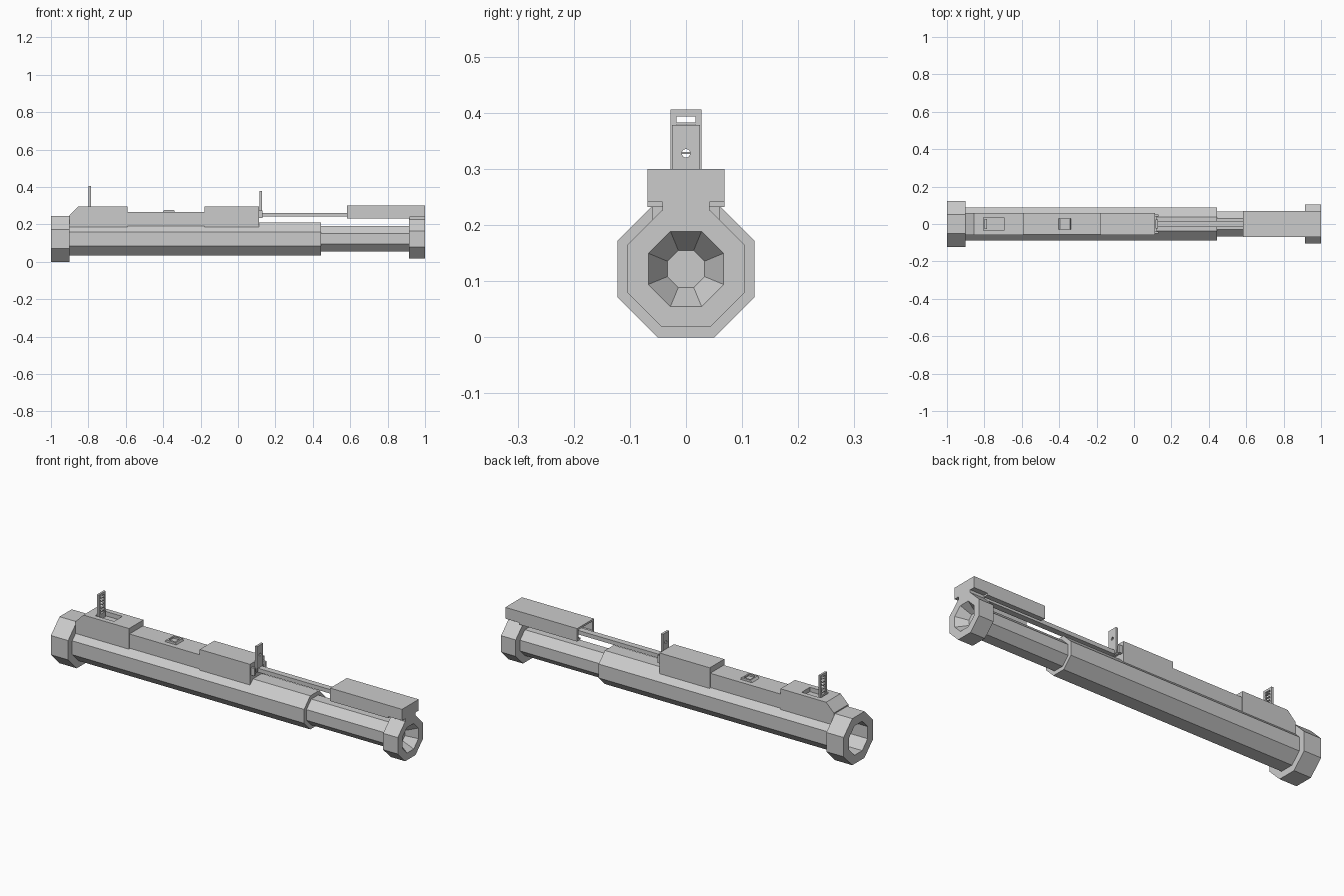
import bpy, bmesh, math
from mathutils import Matrix

cube = bpy.data.objects.get("Cube")
if cube:
    bpy.data.objects.remove(cube, do_unlink=True)

grey = bpy.data.materials.new("plain grey")
grey.use_nodes = True
colour = (0.6, 0.6, 0.6, 1)
grey.diffuse_color = colour
grey.node_tree.nodes["Principled BSDF"].inputs["Base Color"].default_value = colour

AXIS_Z = 0.122


def finish(name, bm):
    bmesh.ops.recalc_face_normals(bm, faces=bm.faces[:])
    mesh = bpy.data.meshes.new(name)
    bm.to_mesh(mesh)
    bm.free()
    mesh.materials.append(grey)
    obj = bpy.data.objects.new(name, mesh)
    bpy.context.collection.objects.link(obj)
    return obj


def add_box(bm, x, y, z):
    size = [b - a for a, b in (x, y, z)]
    mid = [(a + b) / 2 for a, b in (x, y, z)]
    bmesh.ops.create_cube(bm, size=1, matrix=Matrix.Translation(mid) @ Matrix.Diagonal((*size, 1)))


def boxes(name, *specs):
    bm = bmesh.new()
    for spec in specs:
        add_box(bm, *spec)
    return finish(name, bm)


def prism(name, outline, half_width):
    """Side outline in x and z, pushed across the width."""
    bm = bmesh.new()
    face = bm.faces.new([bm.verts.new((x, -half_width, z)) for x, z in outline])
    new = bmesh.ops.extrude_face_region(bm, geom=[face])["geom"]
    verts = [v for v in new if isinstance(v, bmesh.types.BMVert)]
    bmesh.ops.translate(bm, verts=verts, vec=(0, 2 * half_width, 0))
    return finish(name, bm)


def octagon(name, profile, closed=False):
    """Eight-sided body along x; profile lists x and centre-to-flat distance."""
    bm = bmesh.new()
    rings = []
    for x, flat in profile:
        r = flat / math.cos(math.pi / 8)
        angles = [math.pi * (i + 0.5) / 4 for i in range(8)]
        rings.append([bm.verts.new((x, r * math.cos(a), AXIS_Z + r * math.sin(a))) for a in angles])
    pairs = list(zip(rings, rings[1:]))
    if closed:
        pairs.append((rings[-1], rings[0]))
    else:
        bm.faces.new(rings[0])
        bm.faces.new(rings[-1])
    for a, b in pairs:
        for i in range(8):
            j = (i + 1) % 8
            bm.faces.new((a[i], a[j], b[j], b[i]))
    return finish(name, bm)


def cut(obj, cutter):
    cutter.hide_render = True
    mod = obj.modifiers.new("cut", "BOOLEAN")
    mod.operation = "DIFFERENCE"
    mod.solver = "EXACT"
    mod.object = cutter
    bpy.context.view_layer.objects.active = obj
    bpy.ops.object.modifier_apply(modifier=mod.name)
    bpy.data.objects.remove(cutter, do_unlink=True)


# Tubes and end rings
octagon("outer_tube", [(-0.9, 0.088), (0.445, 0.088), (0.445, 0.06), (0.43, 0.06),
                       (0.43, 0.077), (-0.9, 0.077)], closed=True)
octagon("left_end_ring", [(-1, 0.122), (-0.9, 0.122), (-0.9, 0.077), (-1, 0.077)], closed=True)
octagon("inner_tube", [(0.425, 0.068), (0.93, 0.068)])
octagon("right_end_ring", [(0.915, 0.06), (0.915, 0.104), (1, 0.104), (1, 0.067), (0.945, 0.033)])

# Top housing
rear_housing = prism("rear_sight_housing", [(-0.9, 0.18), (-0.9, 0.25), (-0.855, 0.295),
                                            (-0.59, 0.295), (-0.59, 0.18)], 0.06)
cut(rear_housing, boxes("pocket_cutter", ((-0.805, -0.695), (-0.034, 0.034), (0.272, 0.32))))
boxes("top_strip", ((-0.6, -0.17), (-0.056, 0.056), (0.19, 0.265)))
boxes("front_housing", ((-0.18, 0.112), (-0.06, 0.06), (0.185, 0.295)))

# Trigger pad with a shallow recess
pad = prism("trigger_pad", [(-0.408, 0.26), (-0.395, 0.276), (-0.342, 0.276), (-0.335, 0.26)], 0.03)
cut(pad, boxes("pad_cutter", ((-0.388, -0.35), (-0.02, 0.02), (0.268, 0.3))))

# Rear ladder sight
SX = (-0.798, -0.787)
ladder = [(SX, (s - 0.0055, s + 0.0055), (0.27, 0.406)) for s in (-0.0225, 0.0225)]
ladder += [(SX, (-0.018, 0.018), (0.394, 0.406)), (SX, (-0.018, 0.018), (0.27, 0.3))]
for i in range(5):
    z = 0.311 + i * 0.0175
    ladder.append((SX, (-0.018, 0.018), (z - 0.002, z + 0.002)))
boxes("rear_sight", *ladder)

# Front sight with a peep hole, and its bracket
front_sight = boxes("front_sight", ((0.116, 0.128), (-0.025, 0.025), (0.245, 0.378)))
bm = bmesh.new()
bmesh.ops.create_cone(bm, cap_ends=True, segments=8, radius1=0.008, radius2=0.008, depth=0.1,
                      matrix=Matrix.Translation((0.122, 0, 0.328)) @ Matrix.Rotation(math.pi / 2, 4, "Y"))
cut(front_sight, finish("peep_cutter", bm))
boxes("front_sight_bracket",
      *[((0.11, 0.13), (s - 0.006, s + 0.006), (0.235, 0.275)) for s in (-0.045, 0.045)],
      ((0.11, 0.122), (-0.05, 0.05), (0.238, 0.262)))

# Sliding rail and the channel it runs into
boxes("slide_rail", ((0.11, 0.93), (-0.016, 0.016), (0.241, 0.262)))
CX = (0.583, 0.92)
channel = [(CX, (-0.069, 0.069), (0.29, 0.3))]
for s in (-1, 1):
    channel.append((CX, tuple(sorted((s * 0.06, s * 0.069))), (0.232, 0.291)))
    channel.append((CX, tuple(sorted((s * 0.042, s * 0.061))), (0.232, 0.242)))
boxes("slide_channel", *channel)
boxes("channel_end", ((0.915, 1), (-0.069, 0.069), (0.241, 0.3)),
      ((0.915, 1), (-0.042, 0.042), (0.215, 0.245)))
